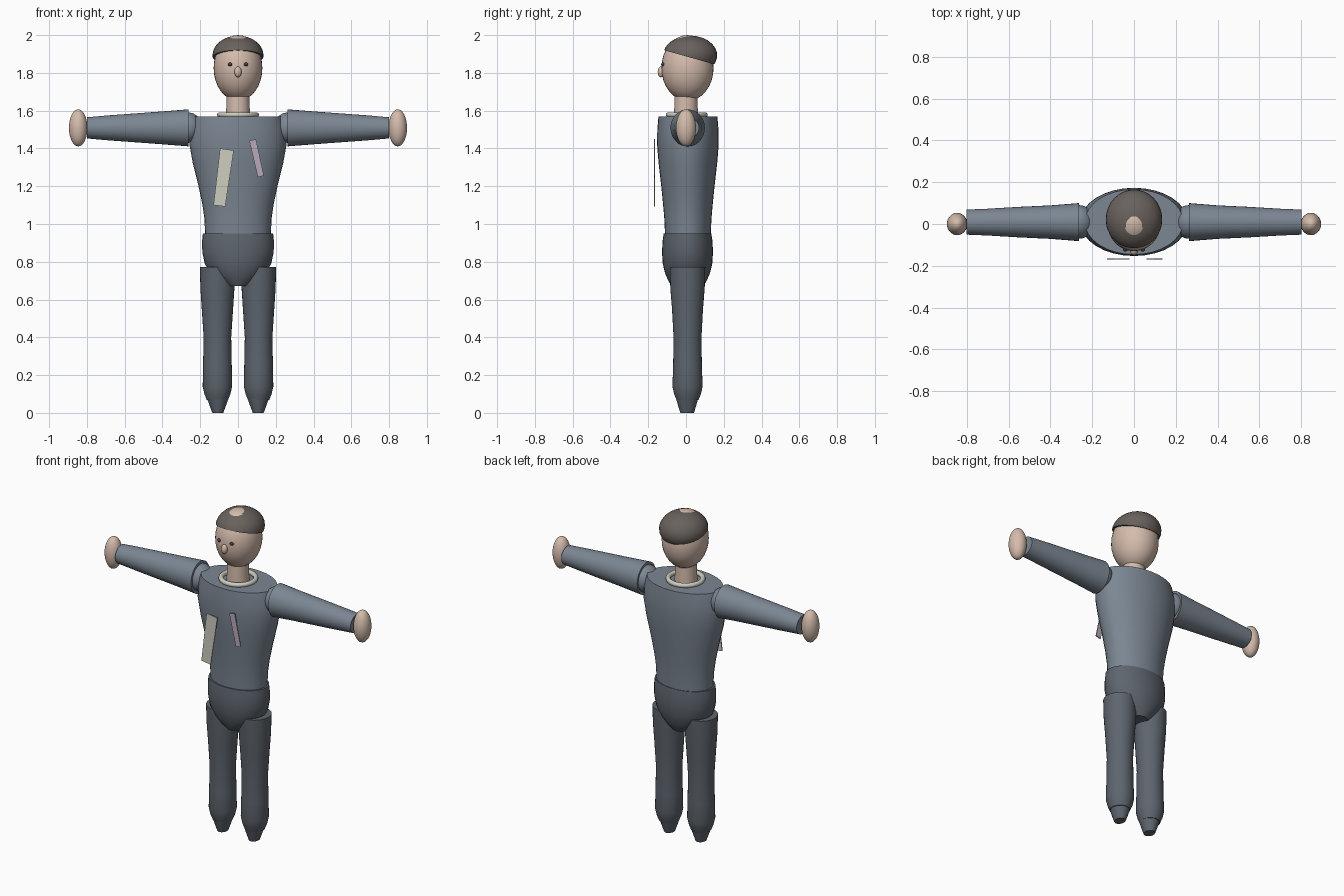
import bpy, bmesh, math
from mathutils import Vector

if "Cube" in bpy.data.objects:
    bpy.data.objects.remove(bpy.data.objects["Cube"])


def material(name, rgb):
    m = bpy.data.materials.new(name)
    m.diffuse_color = (*rgb, 1)
    m.use_nodes = True
    m.node_tree.nodes["Principled BSDF"].inputs["Base Color"].default_value = m.diffuse_color
    return m


skin = material("skin", (0.66, 0.50, 0.41))
hair_mat = material("hair", (0.14, 0.12, 0.11))
shirt = material("shirt", (0.20, 0.24, 0.29))
trousers = material("trousers", (0.11, 0.13, 0.155))
cream = material("cream", (0.62, 0.61, 0.53))
pink = material("pink", (0.48, 0.40, 0.48))
dark = material("dark", (0.05, 0.05, 0.06))


def finish(bm, name, mat, angle=40):
    bmesh.ops.recalc_face_normals(bm, faces=bm.faces[:])
    me = bpy.data.meshes.new(name)
    bm.to_mesh(me)
    bm.free()
    me.materials.append(mat)
    ob = bpy.data.objects.new(name, me)
    bpy.context.collection.objects.link(ob)
    bpy.ops.object.select_all(action='DESELECT')
    bpy.context.view_layer.objects.active = ob
    ob.select_set(True)
    bpy.ops.object.shade_smooth_by_angle(angle=math.radians(angle))
    return ob


def loft(name, rings, mat, center=(0, 0, 0), axis='Z', seg=32):
    """Elliptical sections (position, radius a, radius b) along an axis."""
    bm, loops = bmesh.new(), []
    for p, a, b in rings:
        loop = []
        for i in range(seg):
            t = 2 * math.pi * i / seg
            u, v = a * math.cos(t), b * math.sin(t)
            co = (u, v, p) if axis == 'Z' else (p, u, v)
            loop.append(bm.verts.new(Vector(co) + Vector(center)))
        loops.append(loop)
    for lo, hi in zip(loops, loops[1:]):
        for i in range(seg):
            j = (i + 1) % seg
            bm.faces.new((lo[i], lo[j], hi[j], hi[i]))
    bm.faces.new(loops[0])
    bm.faces.new(loops[-1])
    return finish(bm, name, mat)


def ellipsoid(name, center, radii, mat, seg=32, cut=None):
    bm = bmesh.new()
    bmesh.ops.create_uvsphere(bm, u_segments=seg, v_segments=seg // 2, radius=1)
    for v in bm.verts:
        v.co = Vector(c * r for c, r in zip(v.co, radii)) + Vector(center)
    if cut:
        geom = bm.verts[:] + bm.edges[:] + bm.faces[:]
        res = bmesh.ops.bisect_plane(bm, geom=geom, plane_co=cut[0],
                                     plane_no=cut[1], clear_inner=True)
        edges = [e for e in res['geom_cut'] if isinstance(e, bmesh.types.BMEdge)]
        bmesh.ops.holes_fill(bm, edges=edges, sides=0)
    return finish(bm, name, mat)


def plate(name, corners, y, thick, mat):
    bm = bmesh.new()
    front = [bm.verts.new((x, y, z)) for x, z in corners]
    back = [bm.verts.new((x, y + thick, z)) for x, z in corners]
    bm.faces.new(front)
    bm.faces.new(back)
    for i in range(4):
        j = (i + 1) % 4
        bm.faces.new((front[i], front[j], back[j], back[i]))
    return finish(bm, name, mat)


# head, hair cap, nose and neck
ellipsoid("head", (0, 0.008, 1.826), (0.129, 0.138, 0.174), skin)
ellipsoid("hair", (0, 0.022, 1.893), (0.135, 0.143, 0.104), hair_mat,
          cut=((0, 0.02, 1.882), (0, 0.27, 0.96)))
ellipsoid("nose", (0, -0.132, 1.805), (0.019, 0.018, 0.029), skin, 16)
loft("neck", [(1.55, 0.064, 0.064), (1.69, 0.06, 0.06)], skin)

# collar ring
bpy.ops.mesh.primitive_torus_add(major_radius=0.097, minor_radius=0.014,
                                 major_segments=32, minor_segments=10,
                                 location=(0, 0.004, 1.578))
collar = bpy.context.object
collar.name = "collar"
collar.data.materials.append(cream)
bpy.ops.object.shade_smooth()

# torso and hips
loft("torso", [(0.945, 0.174, 0.121), (1.03, 0.178, 0.125), (1.1, 0.188, 0.131),
               (1.2, 0.209, 0.141), (1.32, 0.239, 0.155), (1.42, 0.257, 0.163),
               (1.5, 0.254, 0.162), (1.568, 0.235, 0.156)], shirt, (0, 0.01, 0))
loft("hips", [(0.672, 0.062, 0.085), (0.70, 0.105, 0.102), (0.74, 0.147, 0.119),
              (0.79, 0.176, 0.131), (0.85, 0.189, 0.135), (0.91, 0.19, 0.132),
              (0.95, 0.186, 0.126)], trousers, (0, 0.008, 0))

# paired parts
for side, s in (("left", 1), ("right", -1)):
    ellipsoid(f"{side}_eye", (s * 0.042, -0.12, 1.845), (0.012, 0.012, 0.01), dark, 12)
    ellipsoid(f"{side}_shoulder", (s * 0.262, 0.01, 1.51), (0.072, 0.08, 0.08), shirt)
    loft(f"{side}_sleeve", [(s * 0.262, 0.091, 0.098), (s * 0.40, 0.08, 0.087),
                            (s * 0.55, 0.073, 0.076), (s * 0.70, 0.064, 0.065),
                            (s * 0.80, 0.06, 0.056)], shirt, (0, 0.009, 1.509), 'X')
    ellipsoid(f"{side}_hand", (s * 0.846, 0, 1.509), (0.049, 0.053, 0.098), skin)
    loft(f"{side}_leg", [(0.068, 0.056, 0.058), (0.10, 0.069, 0.071),
                         (0.14, 0.078, 0.080), (0.25, 0.076, 0.076),
                         (0.40, 0.073, 0.074), (0.55, 0.083, 0.082),
                         (0.66, 0.090, 0.091), (0.773, 0.093, 0.094)],
         trousers, (s * 0.109, 0.008, 0))
    loft(f"{side}_foot", [(0, 0.029, 0.036), (0.035, 0.042, 0.047),
                          (0.075, 0.056, 0.058)], trousers, (s * 0.107, 0.006, 0))

# chest strips
plate("cream_strip", [(-0.095, 1.40), (-0.022, 1.39), (-0.068, 1.092), (-0.13, 1.10)],
      -0.17, 0.006, cream)
plate("pink_strip", [(0.06, 1.44), (0.095, 1.45), (0.137, 1.257), (0.105, 1.247)],
      -0.17, 0.006, pink)
